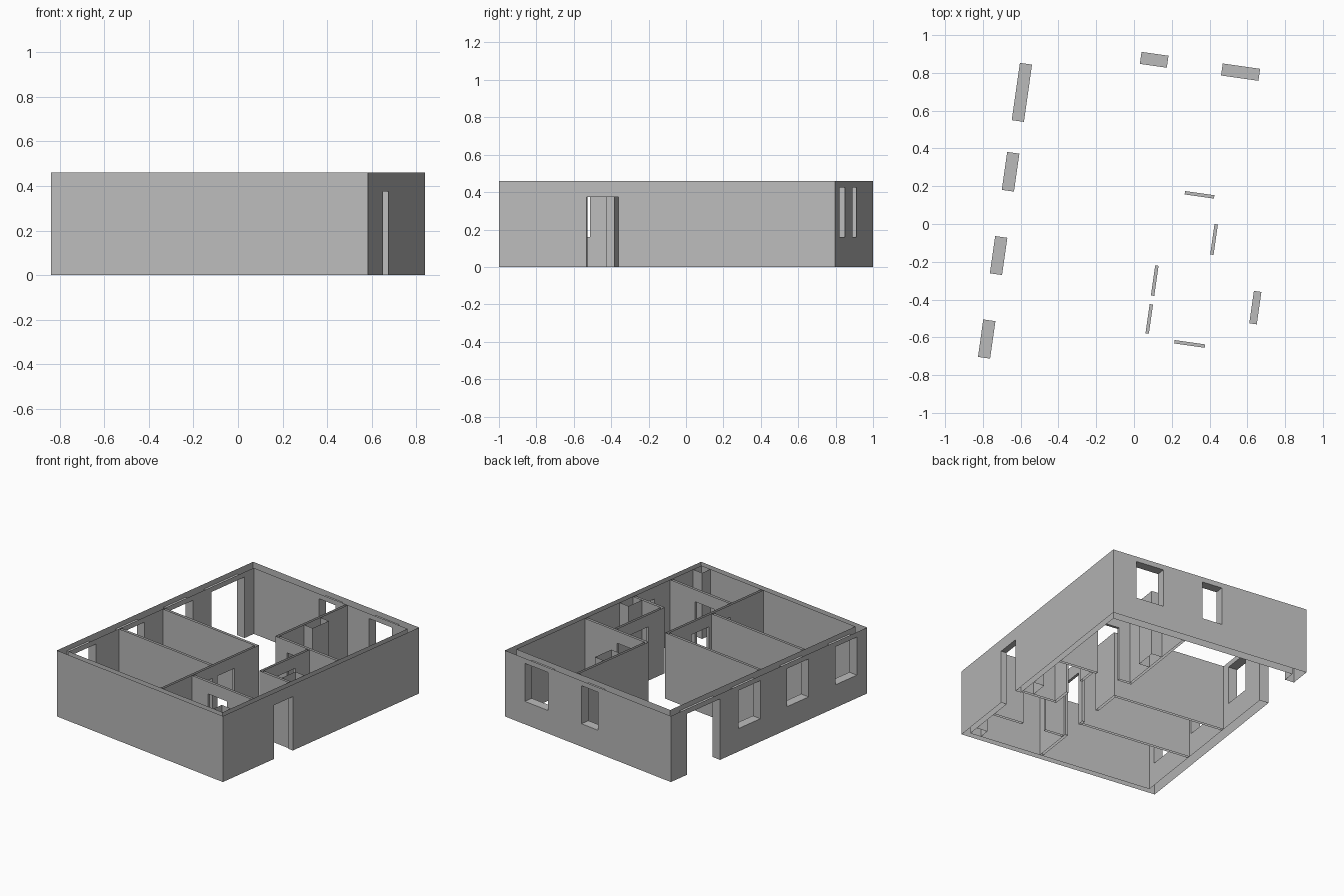
import bpy
import math
from mathutils import Vector, Matrix

cube = bpy.data.objects.get("Cube")
if cube:
    bpy.data.objects.remove(cube, do_unlink=True)

plaster = bpy.data.materials.new("grey plaster")
plaster.use_nodes = True
GREY = (0.5, 0.5, 0.5, 1)
plaster.diffuse_color = GREY
plaster.node_tree.nodes["Principled BSDF"].inputs["Base Color"].default_value = GREY

# Plan sizes: the house is turned slightly about the vertical axis
TURN = Matrix.Rotation(math.radians(-8.12), 4, "Z")
X, Y, H = 0.7185, 0.9075, 0.46
LEFT, RIGHT, FRONT, BACK = -X + 0.065, X - 0.04, -Y + 0.04, Y - 0.064
SILL, HEAD, DOOR = 0.16, 0.425, 0.375
T = 0.009  # half the thickness of a partition


def wall(name, axis, a, b, span_a, span_b=None, openings=(), caps=()):
    """Open-topped hollow wall between planes a < b, running along axis.
    Each side has its own span; openings are (start, end, bottom, top)."""
    span_b = span_b or span_a
    verts, faces = [], []

    def point(run, across, z):
        return Vector((run, across, z) if axis == "x" else (across, run, z))

    def quad(corners, facing):
        p = [point(*c) for c in corners]
        normal = (p[1] - p[0]).cross(p[2] - p[1])
        if normal.dot(point(*facing)) < 0:
            p.reverse()
        faces.append(range(len(verts), len(verts) + 4))
        verts.extend(p)

    def panel(across, s, e, lo, hi, side):
        if e > s and hi > lo:
            quad([(s, across, lo), (e, across, lo), (e, across, hi), (s, across, hi)],
                 (0, side, 0))

    def end(run, lo, hi, side):
        quad([(run, a, lo), (run, b, lo), (run, b, hi), (run, a, hi)], (side, 0, 0))

    # Two skins, broken around the openings
    for across, (start, stop), side in ((a, span_a, -1), (b, span_b, 1)):
        for s, e, lo, hi in sorted(openings):
            panel(across, start, s, 0, H, side)
            panel(across, s, e, 0, lo, side)
            panel(across, s, e, hi, H, side)
            start = e
        panel(across, start, stop, 0, H, side)
    # Jambs, sills and lintels
    for s, e, lo, hi in openings:
        end(s, lo, hi, 1)
        end(e, lo, hi, -1)
        for z, side in ((lo, 1), (hi, -1)):
            if z > 0:
                quad([(s, a, z), (e, a, z), (e, b, z), (s, b, z)], (0, 0, side))
    # Free ends
    for run in caps:
        end(run, 0, H, -1 if run == span_a[0] else 1)

    mesh = bpy.data.meshes.new(name)
    mesh.from_pydata(verts, [], faces)
    mesh.materials.append(plaster)
    mesh.transform(TURN)
    obj = bpy.data.objects.new(name, mesh)
    bpy.context.collection.objects.link(obj)


def window(s, e):
    return (s, e, SILL, HEAD)


def door(s, e, top=DOOR):
    return (s, e, 0, top)


# Outer walls
wall("left_outer_wall", "y", -X, LEFT, (-Y, Y), (FRONT, BACK),
     [window(-0.813, -0.613), window(-0.366, -0.167), window(0.08, 0.283),
      door(0.453, 0.759, HEAD)])
wall("right_outer_wall", "y", RIGHT, X, (FRONT, BACK), (-Y, Y), [door(-0.434, -0.261)])
wall("back_outer_wall", "x", BACK, Y, (LEFT, RIGHT), (-X, X),
     [window(-0.089, 0.055), window(0.345, 0.545)])
wall("front_outer_wall", "x", -Y, FRONT, (-X, X), (LEFT, RIGHT))

# Partitions
SPINE, BATH = 0.151, 0.431
ROOM_1, ROOM_2, PORCH, HALL, KITCHEN = -0.395, 0.012, -0.587, -0.245, 0.202
wall("bedroom_partition", "x", ROOM_1 - T, ROOM_1 + T, (LEFT, SPINE - T))
wall("living_partition", "x", ROOM_2 - T, ROOM_2 + T, (LEFT, SPINE - T), (LEFT, SPINE + T))
wall("spine_partition", "y", SPINE - T, SPINE + T, (FRONT, ROOM_2 - T), (FRONT, ROOM_2 + T),
     [door(-0.564, -0.408), door(-0.362, -0.201)])
wall("hall_partition", "x", PORCH - T, PORCH + T, (SPINE + T, RIGHT),
     openings=[door(0.30, 0.463)])
wall("bath_front_partition", "x", HALL - T, HALL + T, (BATH - T, RIGHT), (BATH + T, RIGHT))
wall("bath_side_partition", "y", BATH - T, BATH + T, (HALL - T, KITCHEN - T),
     (HALL + T, KITCHEN - T), [door(-0.103, 0.06)])
wall("kitchen_front_partition", "x", KITCHEN - T, KITCHEN + T, (SPINE - T, RIGHT),
     (SPINE + T, RIGHT), [door(0.243, 0.40)])
wall("kitchen_side_partition", "y", SPINE - T, SPINE + T, (KITCHEN - T, BACK),
     (KITCHEN + T, BACK))

# Service shafts
wall("kitchen_shaft", "x", 0.44, 0.59, (SPINE + T, 0.235), caps=[0.235])
wall("bath_shaft", "x", HALL + T, -0.11, (0.60, RIGHT), caps=[0.60])
wall("front_shaft", "x", FRONT, -0.79, (0.60, RIGHT), caps=[0.60])
